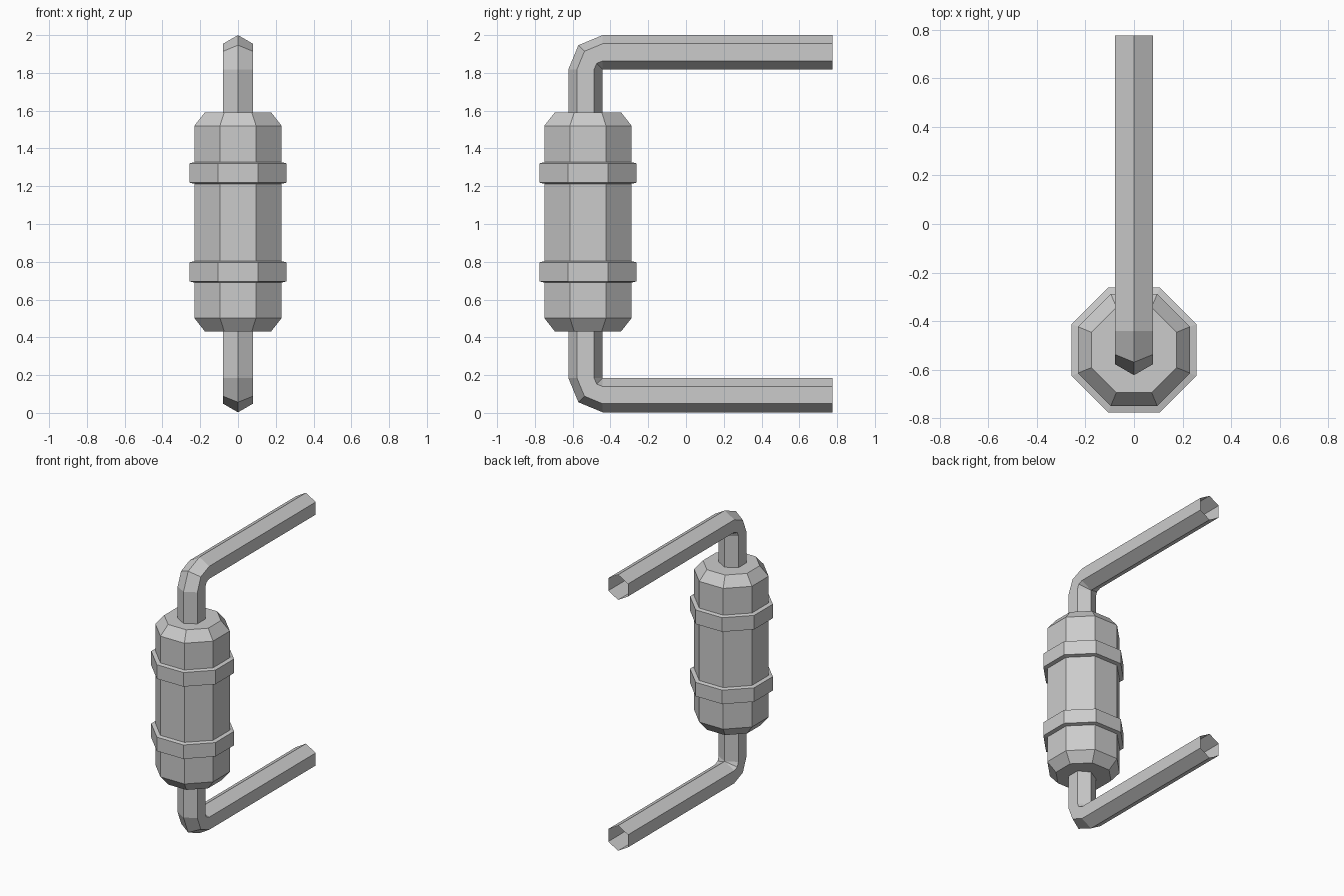
import bpy, bmesh, math

if "Cube" in bpy.data.objects:
    bpy.data.objects.remove(bpy.data.objects["Cube"])


def make_object(name, bm):
    bmesh.ops.remove_doubles(bm, verts=bm.verts, dist=0.0005)
    bmesh.ops.recalc_face_normals(bm, faces=bm.faces)
    mesh = bpy.data.meshes.new(name)
    bm.to_mesh(mesh)
    bm.free()
    obj = bpy.data.objects.new(name, mesh)
    bpy.context.collection.objects.link(obj)
    return obj


def skin(bm, rings, caps):
    loops = [[bm.verts.new(p) for p in ring] for ring in rings]
    n = len(loops[0])
    for a, b in zip(loops, loops[1:]):
        for i in range(n):
            j = (i + 1) % n
            bm.faces.new((a[i], a[j], b[j], b[i]))
    if caps:
        bm.faces.new(loops[0])
        bm.faces.new(loops[-1])


# Octagonal canister with chamfered ends and two raised bands
def octagon(apothem, z, cy=-0.519):
    r = apothem / math.cos(math.pi / 8)
    angles = [math.pi / 8 + k * math.pi / 4 for k in range(8)]
    return [(r * math.cos(a), cy + r * math.sin(a), z) for a in angles]


BODY, BAND = 0.231, 0.257
profile = [(0.176, 0.432), (BODY, 0.502)]
for low, high in ((0.69, 0.803), (1.213, 1.327)):
    profile += [(BODY, low), (BAND, low + 0.006), (BAND, high - 0.006), (BODY, high)]
profile += [(BODY, 1.52), (0.176, 1.59)]
bm = bmesh.new()
skin(bm, [octagon(r, z) for r, z in profile], True)
make_object("canister", bm)


# Hexagonal open-ended pipes, each with a tight two-step elbow
def pipe(name, pivot_z, body_z, side):
    r, pivot_y = 0.091, -0.441

    def section(turn):
        pts = []
        for k in range(6):
            a = k * math.pi / 3
            d = r + r * math.cos(a)
            pts.append((r * math.sin(a), pivot_y - d * math.cos(turn),
                        pivot_z + side * d * math.sin(turn)))
        return pts

    first, middle, last = (section(t * math.pi / 4) for t in range(3))
    start = [(x, y, body_z) for x, y, z in first]
    end = [(x, 0.776, z) for x, y, z in last]
    bm = bmesh.new()
    skin(bm, [start, first, middle, last, end], False)
    make_object(name, bm)


pipe("upper_pipe", 1.818, 1.56, 1)
pipe("lower_pipe", 0.185, 0.46, -1)
